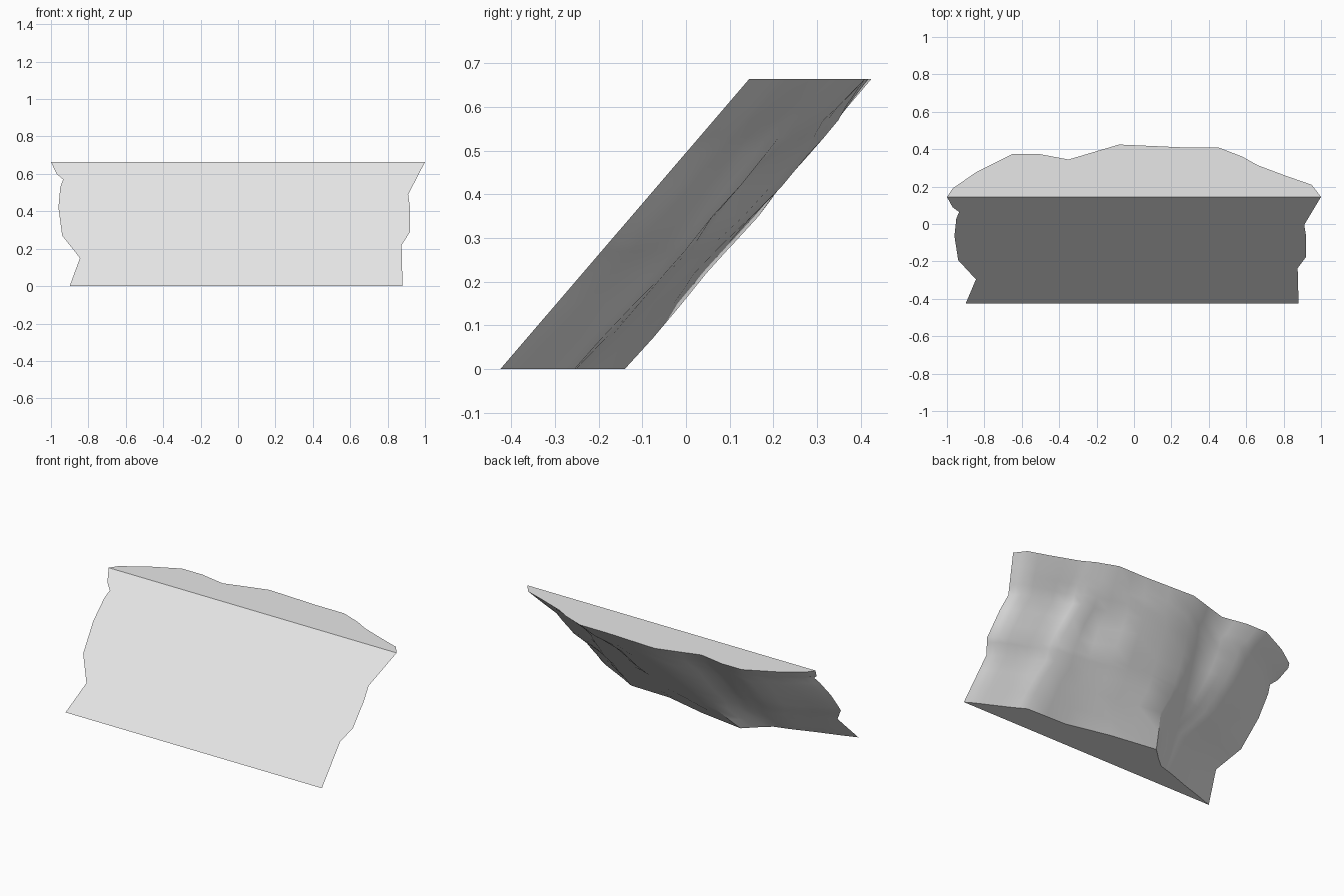
import bpy, bmesh, math
from mathutils import Vector, noise

if "Cube" in bpy.data.objects:
    bpy.data.objects.remove(bpy.data.objects["Cube"], do_unlink=True)

HEIGHT = 0.664
FRONT_Y = -0.425
SLOPE = 0.858            # how far the slab leans back per unit of height

# Outlines of the two ragged ends: (z, x)
LEFT_END = [(0, -.9), (.15, -.845), (.27, -.94), (.42, -.96), (.53, -.95),
            (.57, -.935), (.6, -.97), (HEIGHT, -1)]
RIGHT_END = [(0, .88), (.22, .875), (.29, .92), (.42, .92), (.49, .91), (HEIGHT, 1)]

# Broken back, ridge by ridge: x and depth at the top, x and depth at the bottom
RIDGES = [(-1, 0, -.9, 0), (-.97, .045, -.8, .035), (-.84, .135, -.66, .08),
          (-.65, .23, -.52, .13), (-.51, .23, -.42, .16), (-.35, .2, -.36, .21),
          (-.08, .28, -.28, .285), (.26, .265, .02, .24), (.45, .265, .29, .177),
          (.58, .215, .56, .17), (.66, .17, .65, .12), (.82, .11, .75, .07),
          (.95, .065, .83, .03), (1, 0, .88, 0)]

# Bulges and chips on the back: x, z, added depth, radius
CHIPS = [(.15, .45, .03, .18), (.4, .41, -.06, .09), (.62, .55, -.03, .12),
         (-.5, .35, .02, .2), (.05, .06, -.02, .06)]


def lerp(a, b, t):
    return a + (b - a) * t


def outline_x(outline, z):
    for (z0, x0), (z1, x1) in zip(outline, outline[1:]):
        if z <= z1:
            return lerp(x0, x1, (z - z0) / (z1 - z0))
    return outline[-1][1]


def subdivided(ridges):
    """Add a halfway ridge between each pair."""
    result = [ridges[0]]
    for a, b in zip(ridges, ridges[1:]):
        result += [tuple((p + q) / 2 for p, q in zip(a, b)), b]
    return result


def back_point(ridge, z):
    x_top, d_top, x_low, d_low = ridge
    t = z / HEIGHT
    u = lerp((x_low + .9) / 1.78, (x_top + 1) / 2, t)
    x = lerp(outline_x(LEFT_END, z), outline_x(RIGHT_END, z), u)
    depth = lerp(d_low, d_top, t)
    if 0 < u < 1 and 0 < t < 1:
        fade = min(1, depth / .15) * min(1, 8 * t * (1 - t))
        for cx, cz, amount, radius in CHIPS:
            dist = ((x - cx) ** 2 + (z - cz) ** 2) / radius ** 2
            depth += fade * amount * math.exp(-dist)
        depth += fade * .012 * noise.noise(Vector((x, 0, z)) * 7)
    return (x, FRONT_Y + SLOPE * z + max(depth, 0), z)


# Single flat colour
stone = bpy.data.materials.new("grey_stone")
stone.use_nodes = True
colour = (.8, .8, .8, 1)
stone.diffuse_color = colour
stone.node_tree.nodes["Principled BSDF"].inputs["Base Color"].default_value = colour

# Rows follow every corner of both ends
levels = sorted({z for z, x in LEFT_END + RIGHT_END} | {.07, .35})
ridges = subdivided(RIDGES)
bm = bmesh.new()
grid = [[bm.verts.new(back_point(r, z)) for r in ridges] for z in levels]

# Rough back
for low, high in zip(grid, grid[1:]):
    for i in range(len(ridges) - 1):
        face = bm.faces.new((low[i], high[i], high[i + 1], low[i + 1]))
        face.smooth = True

# Flat top, bottom and sloping front
bm.faces.new(grid[-1])
bm.faces.new(grid[0])
bm.faces.new([row[0] for row in grid] + [row[-1] for row in reversed(grid)])
bmesh.ops.recalc_face_normals(bm, faces=bm.faces)

mesh = bpy.data.meshes.new("broken_slab")
bm.to_mesh(mesh)
bm.free()
mesh.materials.append(stone)
slab = bpy.data.objects.new("broken_slab", mesh)
bpy.context.collection.objects.link(slab)

bpy.ops.object.select_all(action='DESELECT')
slab.select_set(True)
bpy.context.view_layer.objects.active = slab
bpy.ops.object.shade_smooth_by_angle(angle=math.radians(40))
